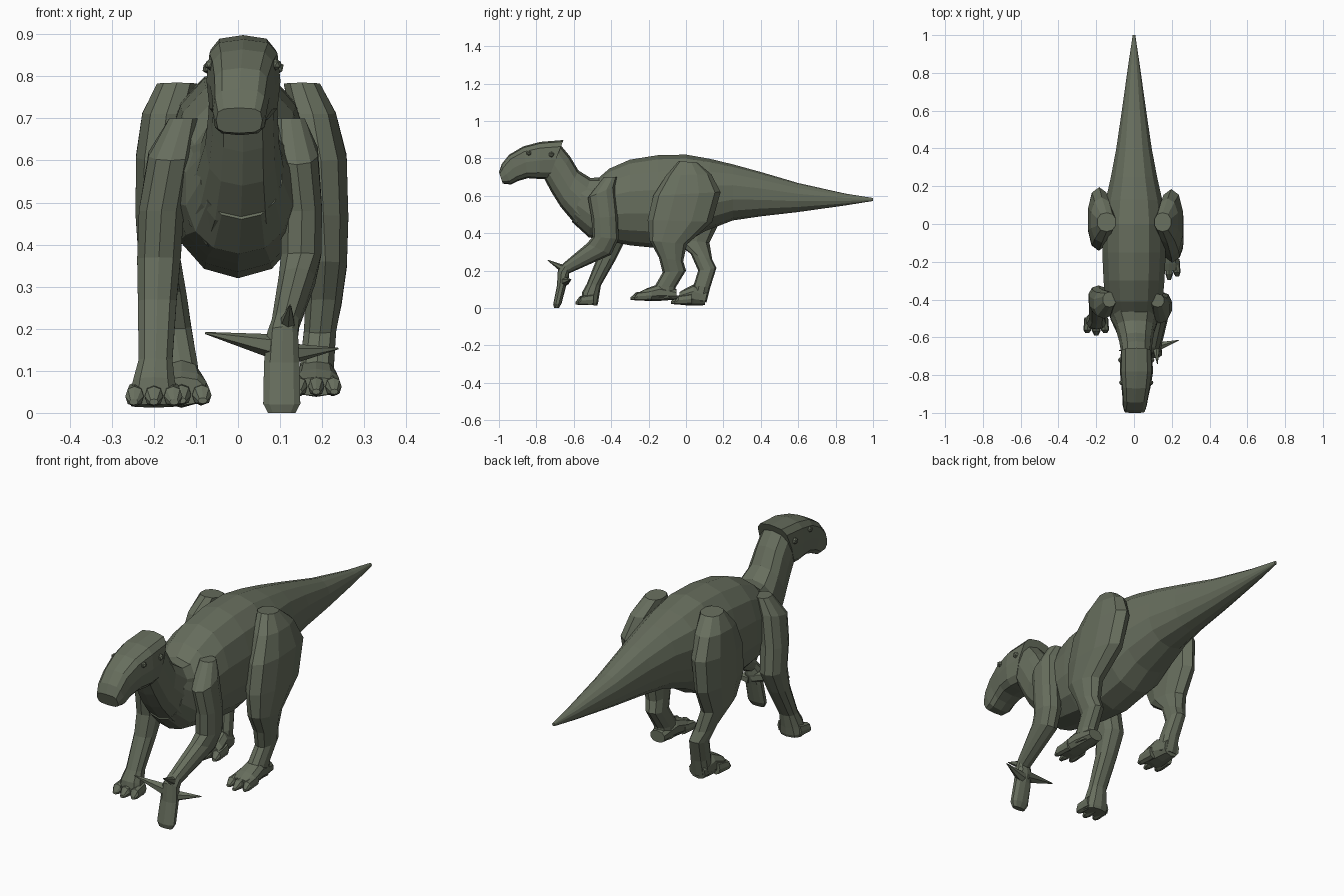
import bpy, bmesh, math
from mathutils import Vector

skin = bpy.data.materials.new("dull olive green")
skin.diffuse_color = (0.135, 0.155, 0.11, 1)


def finish(name, bm):
    bmesh.ops.recalc_face_normals(bm, faces=bm.faces)
    me = bpy.data.meshes.new(name)
    bm.to_mesh(me)
    bm.free()
    me.materials.append(skin)
    ob = bpy.data.objects.new(name, me)
    bpy.context.collection.objects.link(ob)
    return ob


def loft(name, rings, n=10, e=2.3):
    """Skin rings given by two side-profile points (y, z, y, z), centre x, half width."""
    bm = bmesh.new()
    power = lambda v: math.copysign(abs(v) ** (2 / e), v)
    prev = None
    loops = []
    for ay, az, by, bz, xc, w in rings:
        a, b = Vector((xc, ay, az)), Vector((xc, by, bz))
        loop = []
        for i in range(n):
            t = 2 * math.pi * i / n
            p = (a + b) / 2 + (a - b) / 2 * power(math.cos(t))
            p.x += w * power(math.sin(t))
            loop.append(bm.verts.new(p))
        loops.append(loop)
    for p, q in zip(loops, loops[1:]):
        for i in range(n):
            j = (i + 1) % n
            bm.faces.new((p[i], p[j], q[j], q[i]))
    bm.faces.new(loops[0])
    bm.faces.new(loops[-1])
    return finish(name, bm)


def spike(name, base, tip, r):
    """Slightly tapered claw between two points."""
    base, tip = Vector(base), Vector(tip)
    d = tip - base
    bm = bmesh.new()
    bmesh.ops.create_cone(bm, cap_ends=True, segments=6, radius1=r, radius2=r * 0.08, depth=d.length)
    ob = finish(name, bm)
    ob.location = (base + tip) / 2
    ob.rotation_euler = d.to_track_quat('Z', 'Y').to_euler()


def toes(name, x, y, z, h, spread, length):
    """Three stubby toes in front of a foot."""
    for k in (-1, 0, 1):
        cx, l = x + k * spread, length * (1 - 0.3 * abs(k))
        loft(name, [(y + .05, z + h, y + .05, z, cx, spread * .5),
                    (y - l * .5, z + h * .8, y - l * .5, z, cx + k * .004, spread * .52),
                    (y - l, z + h * .3, y - l, z + .004, cx + k * .006, spread * .25)], 8)


# Torso and tail
loft("torso_and_tail", [
    (1.0, .588, 1.0, .572, 0, .007), (.85, .612, .85, .548, 0, .03),
    (.6, .668, .6, .513, 0, .066), (.4, .727, .4, .49, 0, .096),
    (.25, .768, .25, .468, 0, .125), (.13, .797, .1, .41, 0, .155),
    (0, .82, 0, .35, 0, .172), (-.15, .817, -.15, .32, 0, .172),
    (-.3, .793, -.3, .335, 0, .165), (-.41, .745, -.40, .355, 0, .155),
    (-.48, .685, -.52, .378, .003, .13), (-.53, .70, -.61, .46, .008, .1)], 14, 2.2)

# Neck
loft("neck", [
    (-.44, .70, -.50, .38, 0, .13), (-.51, .695, -.59, .445, .006, .105),
    (-.575, .735, -.67, .54, .01, .088), (-.62, .81, -.72, .62, .012, .082),
    (-.67, .87, -.76, .695, .012, .08)], 12, 2.5)

# Head with drooping beak
loft("head", [
    (-.655, .898, -.735, .69, .012, .084), (-.78, .888, -.785, .69, .013, .088),
    (-.87, .864, -.845, .694, .011, .078), (-.945, .82, -.895, .68, .007, .068),
    (-.985, .77, -.935, .66, .004, .064), (-1.0, .725, -.98, .665, .003, .055)], 12, 3.4)

# Eyes and ear bumps on both sides of the head
for s in (-1, 1):
    for name, y, z, r in (("eye", -.84, .828, .014), ("ear", -.72, .82, .016)):
        bm = bmesh.new()
        bmesh.ops.create_icosphere(bm, subdivisions=1, radius=r)
        finish(name, bm).location = (.012 + s * (.078 if name == "eye" else .082), y, z)

# Right foreleg reaching forward, ending in a spiked hand
loft("right_foreleg", [
    (-.44, .70, -.37, .70, .125, .035), (-.525, .59, -.38, .65, .14, .052),
    (-.505, .48, -.365, .49, .152, .05), (-.50, .38, -.36, .37, .15, .05),
    (-.53, .345, -.40, .285, .14, .045), (-.655, .24, -.625, .185, .113, .034),
    (-.685, .205, -.625, .165, .106, .038), (-.69, .12, -.64, .12, .104, .044),
    (-.71, .02, -.665, .025, .104, .046), (-.705, .0, -.68, .0, .104, .034)])
spike("inner_thumb_spike", (.10, -.655, .155), (-.078, -.67, .19), .032)
spike("outer_finger_spike", (.12, -.65, .14), (.238, -.615, .153), .026)
spike("front_finger_spike", (.115, -.63, .195), (.124, -.74, .256), .027)

# Left foreleg standing
loft("left_foreleg", [
    (-.44, .70, -.36, .70, -.13, .035), (-.50, .60, -.35, .63, -.16, .055),
    (-.48, .48, -.34, .48, -.182, .056), (-.46, .37, -.325, .36, -.188, .054),
    (-.475, .27, -.375, .26, -.192, .048), (-.53, .13, -.455, .12, -.196, .042),
    (-.555, .085, -.465, .06, -.2, .052), (-.56, .045, -.47, .025, -.2, .06),
    (-.555, .02, -.475, .013, -.2, .056)])
toes("left_fore_toe", -.2, -.545, .015, .06, .042, .045)

# Hind legs: thigh and shin, then foot
loft("right_hind_leg", [
    (-.04, .785, .06, .778, .152, .045), (-.105, .71, .135, .715, .178, .057),
    (-.175, .6, .185, .62, .197, .064), (-.205, .47, .14, .46, .203, .062),
    (-.195, .36, .005, .34, .208, .053), (-.145, .27, -.015, .25, .203, .045),
    (-.125, .19, 0, .2, .195, .04), (-.165, .12, -.055, .11, .188, .042),
    (-.18, .06, -.06, .05, .186, .042)])
loft("right_hind_foot", [
    (-.05, .10, -.05, .045, .186, .038), (-.14, .13, -.14, .038, .186, .048),
    (-.21, .105, -.21, .038, .186, .056), (-.25, .085, -.25, .04, .186, .05)])
toes("right_hind_toe", .186, -.235, .04, .055, .037, .062)

loft("left_hind_leg", [
    (-.04, .785, .06, .778, -.145, .05), (-.1, .71, .14, .715, -.17, .06),
    (-.14, .6, .195, .62, -.184, .061), (-.14, .47, .185, .47, -.19, .056),
    (-.085, .37, .125, .35, -.186, .052), (.025, .29, .14, .26, -.166, .046),
    (.065, .2, .163, .215, -.15, .04), (.04, .12, .13, .11, -.137, .043),
    (.03, .05, .11, .03, -.134, .045)])
loft("left_hind_foot", [
    (.115, .09, .10, .015, -.134, .042), (.04, .125, .04, .012, -.134, .052),
    (-.01, .10, -.01, .015, -.134, .062), (-.035, .085, -.035, .018, -.134, .058)])
toes("left_hind_toe", -.134, -.02, .018, .06, .044, .06)
